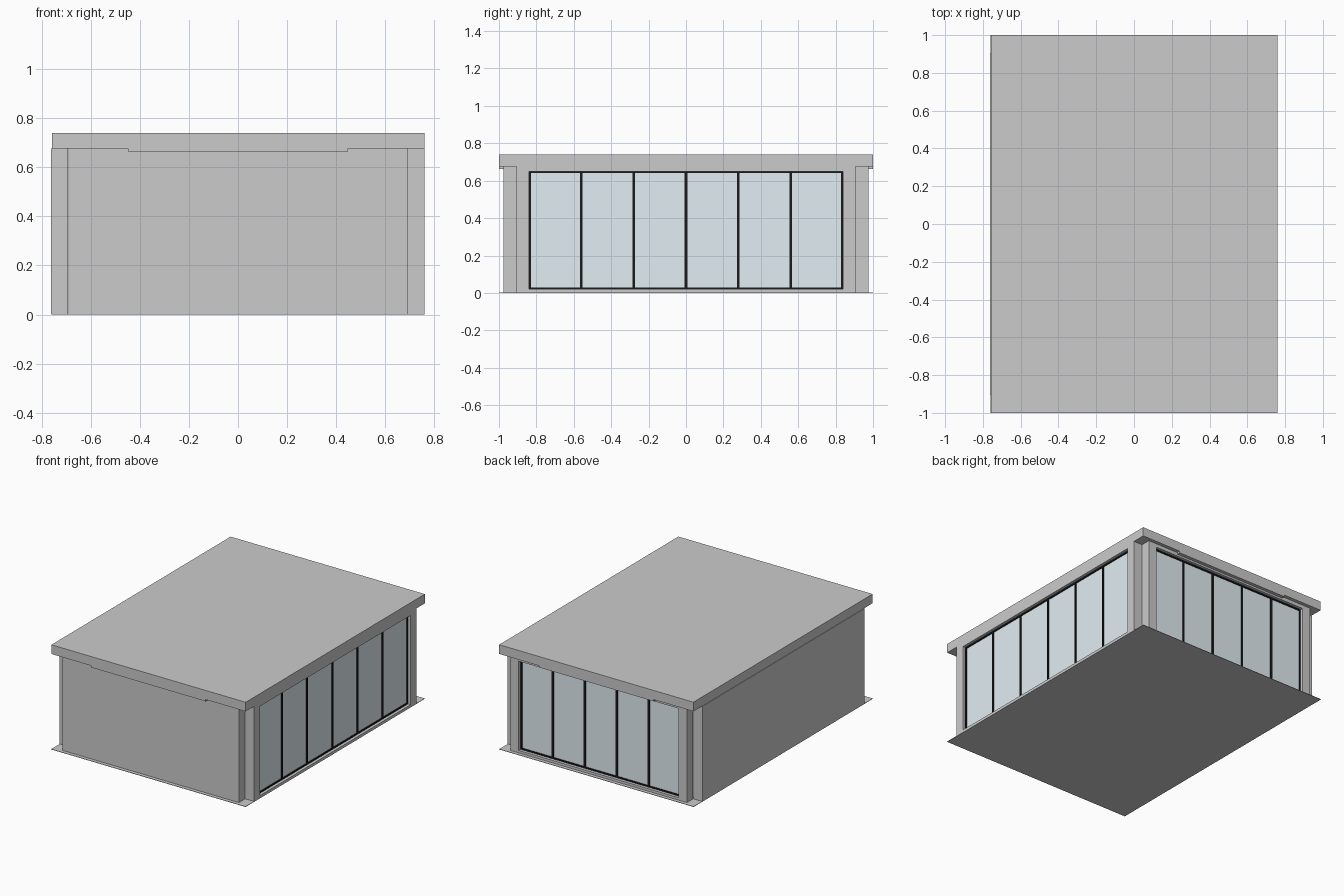
import bpy, bmesh
from math import pi
from mathutils import Matrix

if "Cube" in bpy.data.objects:
    bpy.data.objects.remove(bpy.data.objects["Cube"])

BASE, TOP, WALL = 0.003, 0.675, 0.07     # base thickness, underside of roof, wall thickness
RECESS = 0.02                            # window set-back from the wall face


def material(name, color):
    m = bpy.data.materials.new(name)
    m.diffuse_color = color
    m.use_nodes = True
    m.node_tree.nodes["Principled BSDF"].inputs["Base Color"].default_value = m.diffuse_color
    return m


black = material("black_metal", (0.01, 0.01, 0.01, 1))
blue = material("pale_glass", (0.76, 0.85, 0.89, 1))


def finish(bm, name, matrix, mat):
    bmesh.ops.recalc_face_normals(bm, faces=bm.faces)
    mesh = bpy.data.meshes.new(name)
    bm.to_mesh(mesh)
    bm.free()
    if mat:
        mesh.materials.append(mat)
    ob = bpy.data.objects.new(name, mesh)
    ob.matrix_world = matrix
    bpy.context.collection.objects.link(ob)
    return ob


def box(name, x, y, z, matrix=Matrix(), mat=None):
    bm = bmesh.new()
    bmesh.ops.create_cube(bm, size=1)
    for v in bm.verts:
        v.co = [r[0] + (c + 0.5) * (r[1] - r[0]) for r, c in zip((x, y, z), v.co)]
    return finish(bm, name, matrix, mat)


def ring(name, outer, inner, y, matrix, mat=None):
    """Rectangular slab with a rectangular hole; outer/inner = (half width, z0, z1)."""
    bm = bmesh.new()
    loops = []
    for w, z0, z1 in (outer, inner):
        for d in y:
            loops.append([bm.verts.new((a, d, b)) for a, b in
                          ((-w, z0), (w, z0), (w, z1), (-w, z1))])
    of, ob, nf, nb = loops
    for a, b in ((of, nf), (nf, nb), (nb, ob), (ob, of)):
        for i in range(4):
            j = (i + 1) % 4
            bm.faces.new((a[i], a[j], b[j], b[i]))
    return finish(bm, name, matrix, mat)


def side(angle, distance):
    # Local -y becomes the outward direction of that side
    return Matrix.Rotation(angle, 4, 'Z') @ Matrix.Translation((0, -distance, 0))


def glazed_wall(name, matrix, half_wall, half_open, panes):
    z0, z1, rim, bar = 0.02, 0.65, 0.01, 0.014
    depth = (RECESS, RECESS + 0.03)
    ring(name + "_wall", (half_wall, BASE, TOP), (half_open, z0, z1), (0, WALL), matrix)
    ring(name + "_window_frame", (half_open, z0, z1),
         (half_open - rim, z0 + rim, z1 - rim), depth, matrix, black)
    step = 2 * half_open / panes
    for i in range(panes):
        a = -half_open + i * step
        left = a + (bar / 2 if i else rim)
        right = a + step - (bar / 2 if i < panes - 1 else rim)
        box(f"{name}_glass_pane_{i + 1}", (left, right), (RECESS + 0.006, RECESS + 0.016),
            (z0 + rim, z1 - rim), matrix, blue)
        if i:
            box(f"{name}_mullion_{i}", (a - bar / 2, a + bar / 2), depth,
                (z0 + rim, z1 - rim), matrix, black)


# Floor slab and flat roof
box("floor_slab", (-0.76, 0.76), (-1, 1), (0, BASE))
box("roof_slab", (-0.758, 0.76), (-1, 1), (TOP, 0.74))

# Solid walls: front and left
box("front_wall", (-0.69, 0.69), (0, WALL), (BASE, TOP), side(0, 0.975))
box("left_wall", (-0.905, 0.905), (0, WALL), (BASE, TOP), side(-pi / 2, 0.762))

# Glazed walls: right with six panes, back with five
glazed_wall("right", side(pi / 2, 0.76), 0.905, 0.84, 6)
glazed_wall("back", side(pi, 0.975), 0.69, 0.625, 5)

# Trim strips under the front and back roof overhangs
for name, angle in (("front", 0), ("back", pi)):
    box(name + "_overhang_strip", (-0.448, 0.448), (0, 0.025), (0.663, TOP), side(angle, 1))
